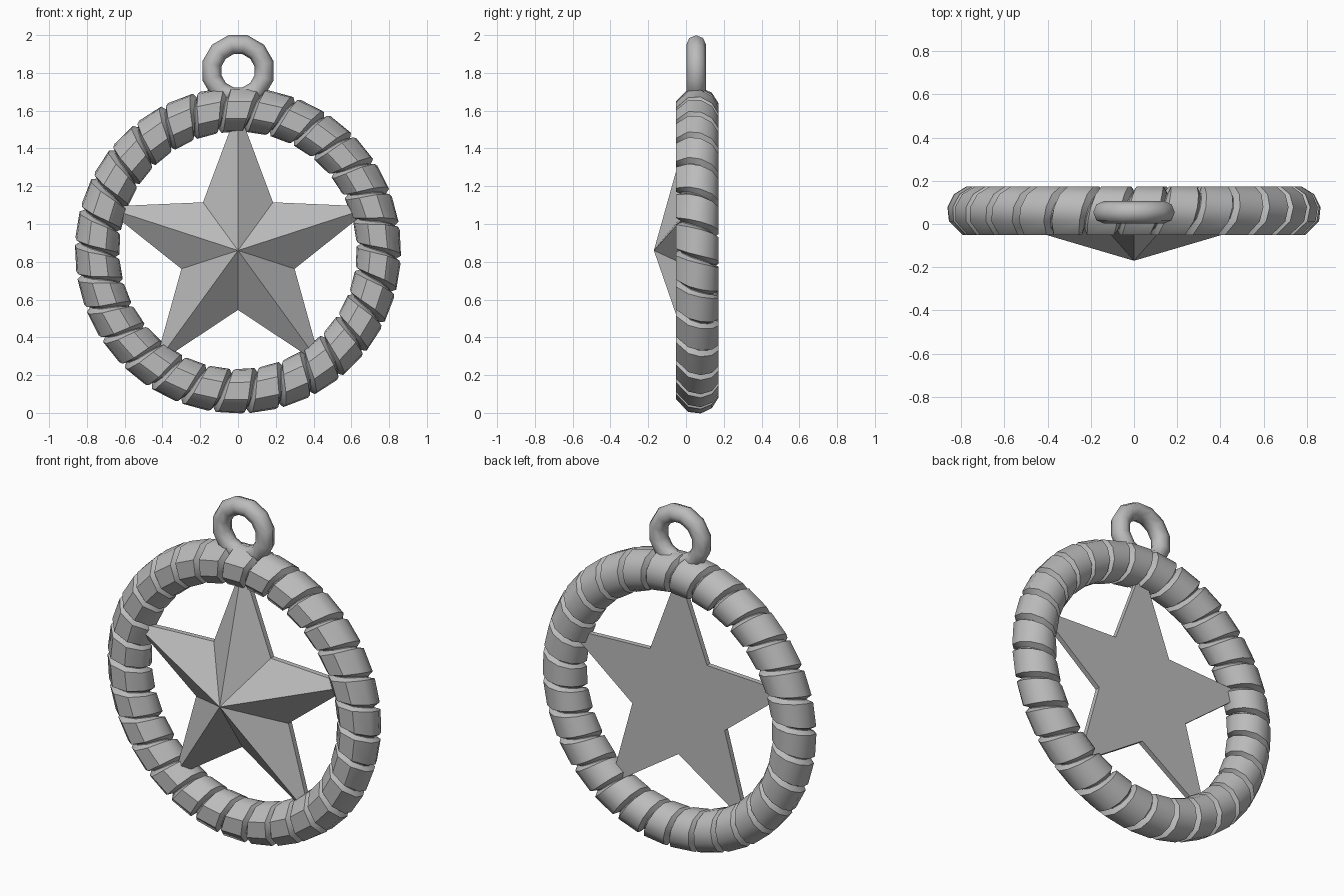
import bpy, bmesh, math

if "Cube" in bpy.data.objects:
    bpy.data.objects.remove(bpy.data.objects["Cube"])

CZ, CY = 0.86, 0.058          # medallion centre
grey = bpy.data.materials.new("grey metal")
grey.diffuse_color = (0.5, 0.5, 0.5, 1)
grey.use_nodes = True
grey.node_tree.nodes["Principled BSDF"].inputs["Base Color"].default_value = grey.diffuse_color


def finish(name, bm, smooth=None):
    bmesh.ops.recalc_face_normals(bm, faces=bm.faces)
    me = bpy.data.meshes.new(name)
    bm.to_mesh(me)
    bm.free()
    me.materials.append(grey)
    ob = bpy.data.objects.new(name, me)
    bpy.context.collection.objects.link(ob)
    if smooth:
        bpy.context.view_layer.objects.active = ob
        ob.select_set(True)
        bpy.ops.object.shade_smooth_by_angle(angle=math.radians(smooth))
        ob.select_set(False)
    return ob


# Rope ring: one strand wound around a circle, faceted front and rounder back
TURNS = 30
strand = [(0.0, 0.088), (0.09, 0.119), (0.86, 0.119), (0.97, 0.088)]
# section angles: 0 = inward, 90 = front, 180 = outward
section = [22.5, 67.5, 112.5, 157.5] + [157.5 + 225 / 7 * i for i in range(1, 7)]
bm = bmesh.new()
rows = []
for t in range(TURNS):
    for s, r in strand:
        row = []
        for a in section:
            p = math.radians(a)
            th = math.radians(360 / TURNS) * (t + s - 0.48 + (a - 90) / 360)
            rad = 0.746 - r * math.cos(p)
            row.append(bm.verts.new((rad * math.sin(th), CY - r * math.sin(p),
                                     CZ + rad * math.cos(th))))
        rows.append(row)
n, m, step = len(rows), len(section), len(strand)
for i in range(n):
    a, b = rows[i], rows[(i + 1) % n]
    for j in range(m - 1):
        bm.faces.new((a[j], a[j + 1], b[j + 1], b[j]))
    # the strand advances by one turn where the section closes
    c, d = rows[(i + step) % n], rows[(i + step + 1) % n]
    bm.faces.new((a[-1], c[0], d[0], b[-1]))
finish("rope_ring", bm, 40)

# Faceted star with a raised centre and a flat back
bm = bmesh.new()
front, back = [], []
for k in range(10):
    r = 0.75 if k % 2 == 0 else 0.315
    x, z = r * math.sin(k * math.pi / 5), CZ + r * math.cos(k * math.pi / 5)
    front.append(bm.verts.new((x, 0.04, z)))
    back.append(bm.verts.new((x, 0.07, z)))
apex = bm.verts.new((0, -0.17, CZ))
for k in range(10):
    q = (k + 1) % 10
    bm.faces.new((apex, front[k], front[q]))
    bm.faces.new((front[k], back[k], back[q], front[q]))
bm.faces.new(back)
finish("star", bm)

# Hanging loop
bm = bmesh.new()
rings = []
for i in range(12):
    t = math.radians(30 * i + 15)
    ring = []
    for j in range(8):
        p = math.radians(45 * j)
        rad = 0.143 + 0.052 * math.cos(p)
        ring.append(bm.verts.new((rad * math.sin(t), 0.054 + 0.052 * math.sin(p),
                                  1.811 + rad * math.cos(t))))
    rings.append(ring)
for i in range(12):
    a, b = rings[i], rings[(i + 1) % 12]
    for j in range(8):
        q = (j + 1) % 8
        bm.faces.new((a[j], a[q], b[q], b[j]))
finish("hanging_loop", bm, 60)
